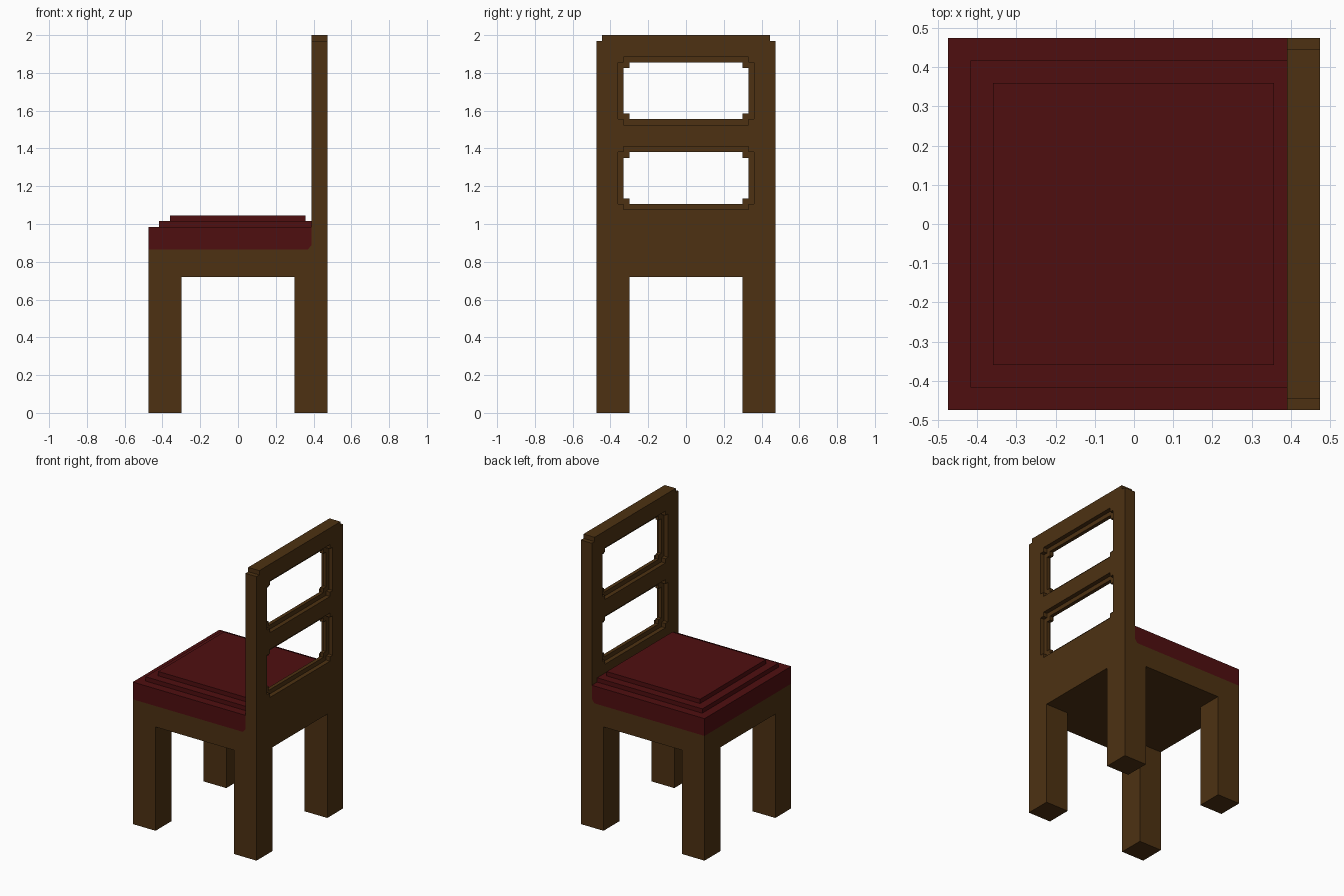
import bpy, bmesh
from mathutils import Vector

if "Cube" in bpy.data.objects:
    bpy.data.objects.remove(bpy.data.objects["Cube"])


def material(name, rgb):
    m = bpy.data.materials.new(name)
    m.diffuse_color = (*rgb, 1)
    m.use_nodes = True
    m.node_tree.nodes["Principled BSDF"].inputs["Base Color"].default_value = m.diffuse_color
    return m


WOOD = material("brown wood", (0.075, 0.031, 0.006))
CLOTH = material("dark red cloth", (0.078, 0.0045, 0.005))


def prism(name, outline, a, b, axis, mat):
    """Extrude an outline from a to b along x (outline is y,z) or y (outline is x,z)."""
    bm = bmesh.new()
    pts = [(a, p, q) if axis == "x" else (p, a, q) for p, q in outline]
    face = bm.faces.new([bm.verts.new(p) for p in pts])
    ext = bmesh.ops.extrude_face_region(bm, geom=[face])
    step = Vector((b - a, 0, 0)) if axis == "x" else Vector((0, b - a, 0))
    bmesh.ops.translate(bm, vec=step, verts=[v for v in ext["geom"] if isinstance(v, bmesh.types.BMVert)])
    bmesh.ops.recalc_face_normals(bm, faces=bm.faces)
    me = bpy.data.meshes.new(name)
    bm.to_mesh(me)
    bm.free()
    me.materials.append(mat)
    ob = bpy.data.objects.new(name, me)
    bpy.context.collection.objects.link(ob)
    return ob


def box(name, x0, x1, y0, y1, z0, z1, mat):
    return prism(name, [(x0, z0), (x1, z0), (x1, z1), (x0, z1)], y0, y1, "y", mat)


def stepped(hw, z0, z1, s=0.03):
    """Rectangle with a square notch in each corner."""
    half = [(hw - s, z0), (hw - s, z0 + s), (hw, z0 + s), (hw, z1 - s), (hw - s, z1 - s), (hw - s, z1)]
    return half + [(-y, z) for y, z in reversed(half)]


W, L, B = 0.475, 0.30, 0.39   # half width, inner leg edge, front of the back rest
S = 0.03                      # step size

# legs
for xn, x0, x1 in (("front", -W, -L), ("back", L, W)):
    for yn, y0, y1 in (("right", -W, -L), ("left", L, W)):
        box(f"{xn}_{yn}_leg", x0, x1, y0, y1, 0, 0.72, WOOD)

# seat frame, with a small fillet where it meets the back rest
prism("seat_frame", [(-W, 0.72), (B, 0.72), (B, 0.89), (B - 0.02, 0.865), (-W, 0.865)], -W, W, "y", WOOD)

# cushion in three tiers
prism("cushion_base", [(-W, 0.865), (B - 0.02, 0.865), (B, 0.89), (B, 0.985), (-W, 0.985)], -W, W, "y", CLOTH)
box("cushion_middle", -0.417, B, -0.417, 0.417, 0.985, 1.015, CLOTH)
box("cushion_top", -0.36, 0.357, -0.36, 0.36, 1.015, 1.045, CLOTH)

# back rest with stepped top corners
half = [(W, 0.72), (W, 1.97), (W - S, 1.97), (W - S, 2.0)]
back = prism("back_rest", half + [(-y, z) for y, z in reversed(half)], B, W, "x", WOOD)

# two windows: a through hole plus a wider recess on each side
for z0, z1 in ((1.555, 1.855), (1.106, 1.38)):
    wide = stepped(0.36, z0 - S, z1 + S)
    for outline, a, b in ((stepped(0.33, z0, z1), 0.3, 0.6),
                          (wide, 0.3, B + S), (wide, W - S, 0.6)):
        cutter = prism("window_cutter", outline, a, b, "x", WOOD)
        cutter.hide_render = True
        mod = back.modifiers.new("window", "BOOLEAN")
        mod.object, mod.operation, mod.solver = cutter, "DIFFERENCE", "EXACT"
        bpy.context.view_layer.objects.active = back
        bpy.ops.object.modifier_apply(modifier=mod.name)
        bpy.data.objects.remove(cutter)
